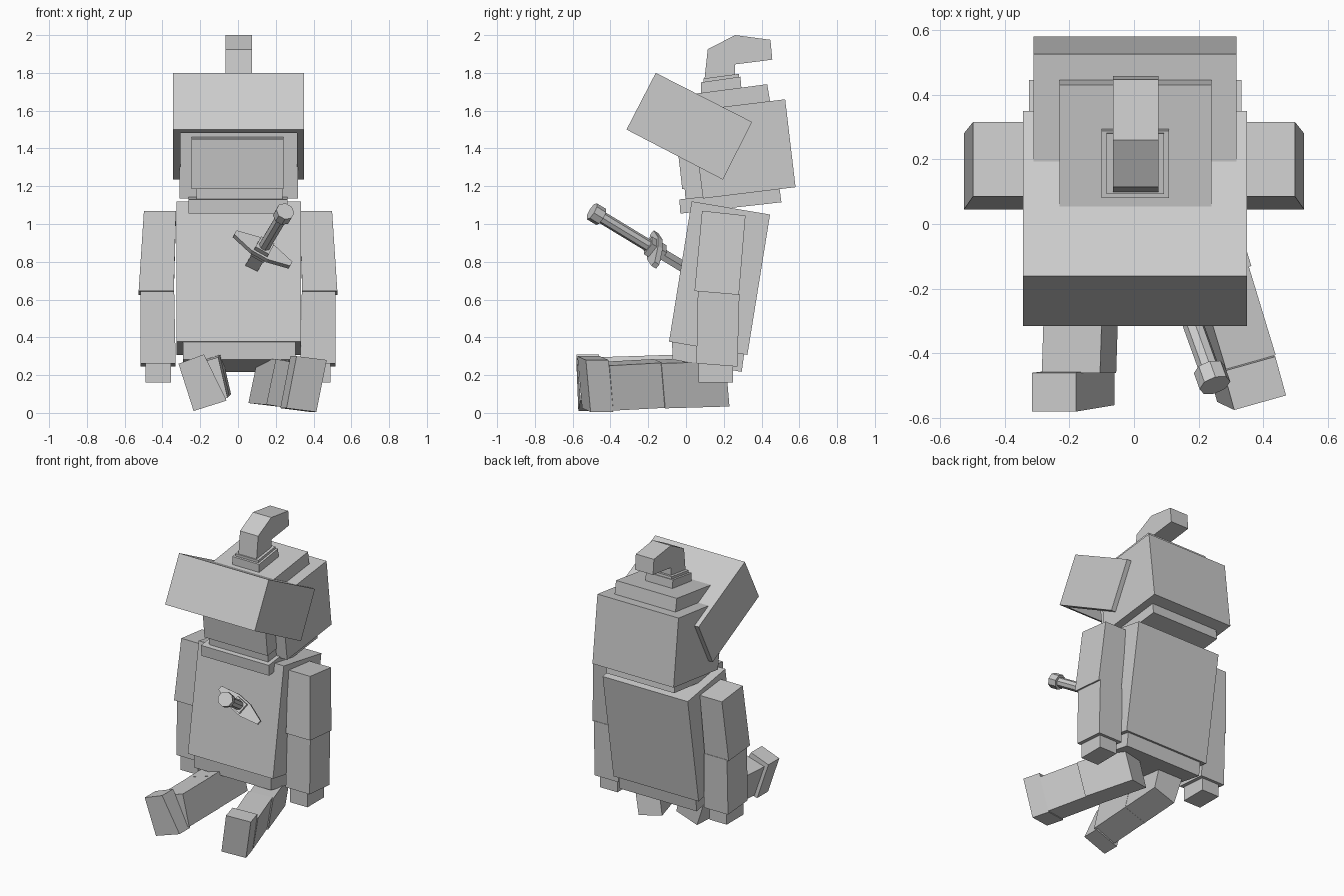
import bpy, bmesh
from mathutils import Vector, Matrix

cube = bpy.data.objects.get("Cube")
if cube:
    bpy.data.objects.remove(cube)

GREY = (0.6, 0.6, 0.6, 1)
mat = bpy.data.materials.new("plain grey")
mat.use_nodes = True
mat.diffuse_color = GREY
mat.node_tree.nodes["Principled BSDF"].inputs["Base Color"].default_value = GREY


def finish(name, bm):
    bmesh.ops.recalc_face_normals(bm, faces=bm.faces)
    mesh = bpy.data.meshes.new(name)
    bm.to_mesh(mesh)
    bm.free()
    mesh.materials.append(mat)
    obj = bpy.data.objects.new(name, mesh)
    bpy.context.collection.objects.link(obj)
    return obj


def loft(start, end):
    """Closed solid between two matching outlines."""
    bm = bmesh.new()
    a = [bm.verts.new(p) for p in start]
    b = [bm.verts.new(p) for p in end]
    bm.faces.new(a)
    bm.faces.new(b)
    for i in range(len(a)):
        j = (i + 1) % len(a)
        bm.faces.new((a[i], a[j], b[j], b[i]))
    return bm


def prism(name, x0, x1, profile):
    """Side profile (y, z) extruded across x."""
    return finish(name, loft([(x0, y, z) for y, z in profile],
                             [(x1, y, z) for y, z in profile]))


def limb(name, quad, offset):
    """Cross-section swept along an offset."""
    off = Vector(offset)
    return finish(name, loft(quad, [Vector(p) + off for p in quad]))


# Body, leaning back
prism("torso", -0.325, 0.333, [(0.03, 1.12), (0.445, 1.05), (0.325, 0.307), (-0.09, 0.377)])
prism("pelvis", -0.29, 0.305, [(-0.075, 0.39), (0.31, 0.33), (0.295, 0.217), (-0.07, 0.282)])

# Head, tilted forward
prism("collar", -0.262, 0.262, [(-0.035, 1.13), (0.495, 1.19), (0.505, 1.115), (-0.03, 1.055)])
prism("neck", -0.22, 0.235, [(-0.01, 1.22), (0.45, 1.27), (0.46, 1.15), (0.0, 1.1)])
prism("head", -0.31, 0.317, [(0.03, 1.6), (0.525, 1.66), (0.58, 1.195), (0.09, 1.135)])
prism("face", -0.245, 0.242, [(-0.05, 1.45), (0.3, 1.49), (0.3, 1.22), (-0.02, 1.185)])
prism("cap", -0.23, 0.24, [(0.05, 1.69), (0.43, 1.74), (0.45, 1.62), (0.065, 1.57)])

# Helmet topknot
prism("topknot_base", -0.1, 0.108, [(0.08, 1.75), (0.288, 1.78), (0.295, 1.70), (0.08, 1.67)])
prism("topknot_collar", -0.085, 0.093, [(0.092, 1.77), (0.28, 1.795), (0.285, 1.75), (0.095, 1.72)])
prism("topknot", -0.065, 0.075, [(0.095, 1.74), (0.115, 1.925), (0.26, 2.0), (0.447, 1.975),
                                 (0.457, 1.87), (0.26, 1.845), (0.26, 1.75)])

# Raised visor with a hollow underside
section = [(-0.16, 1.80), (-0.315, 1.50), (0.195, 1.235), (0.35, 1.54)]
bm = loft([(-0.343, y, z) for y, z in section], [(0.35, y, z) for y, z in section])
bmesh.ops.recalc_face_normals(bm, faces=bm.faces)
under = min(bm.faces, key=lambda f: f.calc_center_median().z)
inward = under.normal * -0.25
bmesh.ops.inset_region(bm, faces=[under], thickness=0.055)
ext = bmesh.ops.extrude_discrete_faces(bm, faces=[under])
bmesh.ops.translate(bm, verts=ext["faces"][0].verts[:], vec=inward)
finish("visor", bm)


# Arms, mirrored
def arm_part(name, s, top, bottom):
    """Each end is (inner x, outer x, front y, front z, back y, back z)."""
    def ring(e):
        xi, xo, yf, zf, yb, zb = e
        return [(s * xi, yf, zf), (s * xo, yf, zf), (s * xo, yb, zb), (s * xi, yb, zb)]
    finish(name, loft(ring(top), ring(bottom)))


for side, s in (("left", 1), ("right", -1)):
    arm_part(side + "_upper_arm", s, (0.328, 0.498, 0.085, 1.07, 0.315, 1.045),
             (0.34, 0.526, 0.045, 0.645, 0.28, 0.625))
    arm_part(side + "_forearm", s, (0.338, 0.515, 0.063, 0.65, 0.283, 0.63),
             (0.33, 0.515, 0.055, 0.262, 0.272, 0.245))
    arm_part(side + "_hand", s, (0.355, 0.49, 0.067, 0.28, 0.25, 0.28),
             (0.355, 0.49, 0.067, 0.16, 0.25, 0.16))

# Left leg, turned outward
limb("left_foot", [(0.31, -0.575, 0.30), (0.47, -0.53, 0.28),
                   (0.415, -0.505, 0.005), (0.257, -0.55, 0.025)], (-0.033, 0.12, 0))
shin = [(0.285, -0.45, 0.27), (0.438, -0.405, 0.25),
        (0.385, -0.385, 0.012), (0.235, -0.43, 0.03)]
limb("left_shin", shin, (-0.085, 0.28, 0.015))
limb("left_thigh", [Vector(p) + Vector((-0.075, 0.275, 0.012)) for p in shin],
     (-0.105, 0.34, 0.01))

# Right leg, rolled over
limb("right_foot", [(-0.315, -0.58, 0.26), (-0.18, -0.58, 0.31),
                    (-0.06, -0.56, 0.065), (-0.235, -0.57, 0.01)], (0, 0.12, 0))
calf = [(-0.285, -0.46, 0.24), (-0.105, -0.46, 0.295),
        (-0.055, -0.46, 0.08), (-0.215, -0.46, 0.025)]
limb("right_shin", calf, (0.01, 0.32, 0.01))
limb("right_thigh", [Vector(p) + Vector((0.008, 0.31, 0.01)) for p in calf], (0.01, 0.31, 0.01))

# Dagger stuck in the chest
pommel_point = Vector((0.24, -0.47, 1.05))
guard_point = Vector((0.13, -0.165, 0.865))
axis = (pommel_point - guard_point).normalized()
across = Vector((0.3, 0.02, -0.18))
across = (across - axis * across.dot(axis)).normalized()
flat = axis.cross(across)
frame = Matrix((across, flat, axis)).transposed().to_4x4()
frame.translation = guard_point


def dagger_part(name, outline, z0, z1):
    bm = loft([(x, y, z0) for x, y in outline], [(x, y, z1) for x, y in outline])
    bm.transform(frame)
    finish(name, bm)


def box(w, d):
    return [(-w, -d), (w, -d), (w, d), (-w, d)]


def octagon(r):
    c = r * 0.414
    return [(r, c), (c, r), (-c, r), (-r, c), (-r, -c), (-c, -r), (c, -r), (r, -c)]


length = (pommel_point - guard_point).length
dagger_part("dagger_grip", octagon(0.03), 0, length)
dagger_part("dagger_pommel", octagon(0.046), length - 0.025, length + 0.035)
dagger_part("dagger_guard", [(0.17, 0.015), (0.05, 0.05), (-0.05, 0.05), (-0.17, 0.015),
                             (-0.17, -0.015), (-0.05, -0.05), (0.05, -0.05), (0.17, -0.015)],
            -0.015, 0.015)
dagger_part("dagger_socket", box(0.04, 0.038), -0.05, 0.045)
dagger_part("dagger_blade", box(0.036, 0.016), -0.3, 0)
